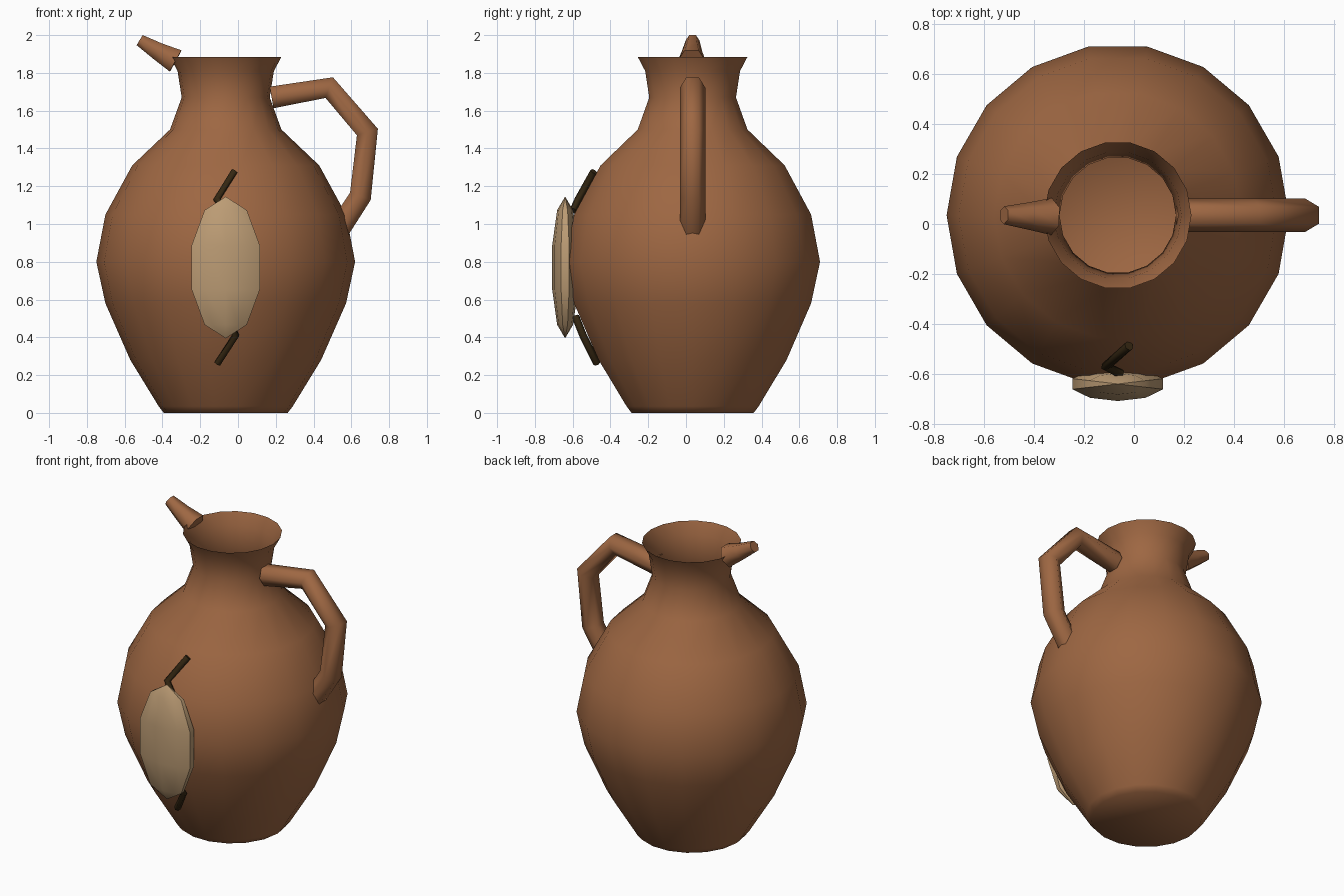
import bpy, bmesh, math
from mathutils import Vector

if "Cube" in bpy.data.objects:
    bpy.data.objects.remove(bpy.data.objects["Cube"], do_unlink=True)

CX, CY = -0.065, 0.035  # axis of the jug


def material(name, rgb):
    m = bpy.data.materials.new(name)
    m.use_nodes = True
    m.diffuse_color = (*rgb, 1)
    bsdf = m.node_tree.nodes["Principled BSDF"]
    bsdf.inputs["Base Color"].default_value = (*rgb, 1)
    bsdf.inputs["Roughness"].default_value = 0.8
    return m


clay = material("terracotta", (0.34, 0.135, 0.055))
cream = material("cream clay", (0.5, 0.33, 0.175))
dark = material("dark brown", (0.035, 0.02, 0.006))


def finish(name, bm, mat, angle=70):
    mesh = bpy.data.meshes.new(name)
    bm.to_mesh(mesh)
    bm.free()
    ob = bpy.data.objects.new(name, mesh)
    bpy.context.collection.objects.link(ob)
    mesh.materials.append(mat)
    bpy.ops.object.select_all(action="DESELECT")
    ob.select_set(True)
    bpy.context.view_layer.objects.active = ob
    bpy.ops.object.shade_smooth_by_angle(angle=math.radians(angle))
    return ob


def bridge(bm, rings):
    for a, b in zip(rings, rings[1:]):
        n = len(a)
        for i in range(n):
            j = (i + 1) % n
            bm.faces.new((a[i], a[j], b[j], b[i]))


def tube(name, path, radii, mat, sides=6):
    """Capped tube along a bent path, with one ring at each point."""
    pts = [Vector(p) for p in path]
    bm = bmesh.new()
    rings = []
    for k, p in enumerate(pts):
        before = (p - pts[k - 1]).normalized() if k else Vector()
        after = (pts[k + 1] - p).normalized() if k < len(pts) - 1 else Vector()
        t = (before + after).normalized()
        v = t.cross(Vector((0, 1, 0))).normalized()
        u = v.cross(t)
        ring = []
        for i in range(sides):
            a = math.tau * i / sides
            ring.append(bm.verts.new(p + radii[k] * (u * math.cos(a) + v * math.sin(a))))
        rings.append(ring)
    bridge(bm, rings)
    bm.faces.new(rings[0])
    bm.faces.new(rings[-1])
    bmesh.ops.recalc_face_normals(bm, faces=bm.faces)
    return finish(name, bm, mat)


# Jug body: open-topped turned shell with a flat base
profile = [(0.328, 0), (0.355, 0.035), (0.505, 0.28), (0.637, 0.58), (0.685, 0.8),
           (0.637, 1.05), (0.495, 1.31), (0.295, 1.5), (0.233, 1.67),
           (0.255, 1.81), (0.295, 1.885)]
SIDES = 18
bm = bmesh.new()
rings = []
for r, z in profile:
    angles = [math.tau * i / SIDES for i in range(SIDES)]
    rings.append([bm.verts.new((CX + r * math.cos(a), CY + r * math.sin(a), z)) for a in angles])
bridge(bm, rings)
bm.faces.new(rings[0][::-1])
finish("jug_body", bm, clay)

# Handle on the left side, and spout at the rim on the right
tube("handle", [(0.178, CY, 1.67), (0.483, CY, 1.722), (0.685, CY, 1.487),
                (0.648, CY, 1.147), (0.534, CY, 0.971)], [0.067] * 5, clay)
tube("spout", [(-0.33, CY - 0.005, 1.863), (-0.425, CY - 0.003, 1.915), (-0.52, CY, 1.973)],
     [0.074, 0.054, 0.036], clay)

# Cream medallion on the front
bm = bmesh.new()
bmesh.ops.create_uvsphere(bm, u_segments=10, v_segments=5, radius=1)
for v in bm.verts:
    v.co = Vector((v.co.x * 0.2 + CX, v.co.y * 0.072 - 0.64, v.co.z * 0.375 + 0.77))
finish("medallion", bm, cream, 40)

# Bent dark twigs above and below the medallion
tube("upper_twig", [(-0.02, -0.488, 1.278), (-0.112, -0.57, 1.13), (-0.055, -0.598, 1.07)],
     [0.02] * 3, dark)
tube("lower_twig", [(-0.108, -0.472, 0.262), (-0.012, -0.545, 0.41), (-0.055, -0.585, 0.51)],
     [0.02] * 3, dark)
